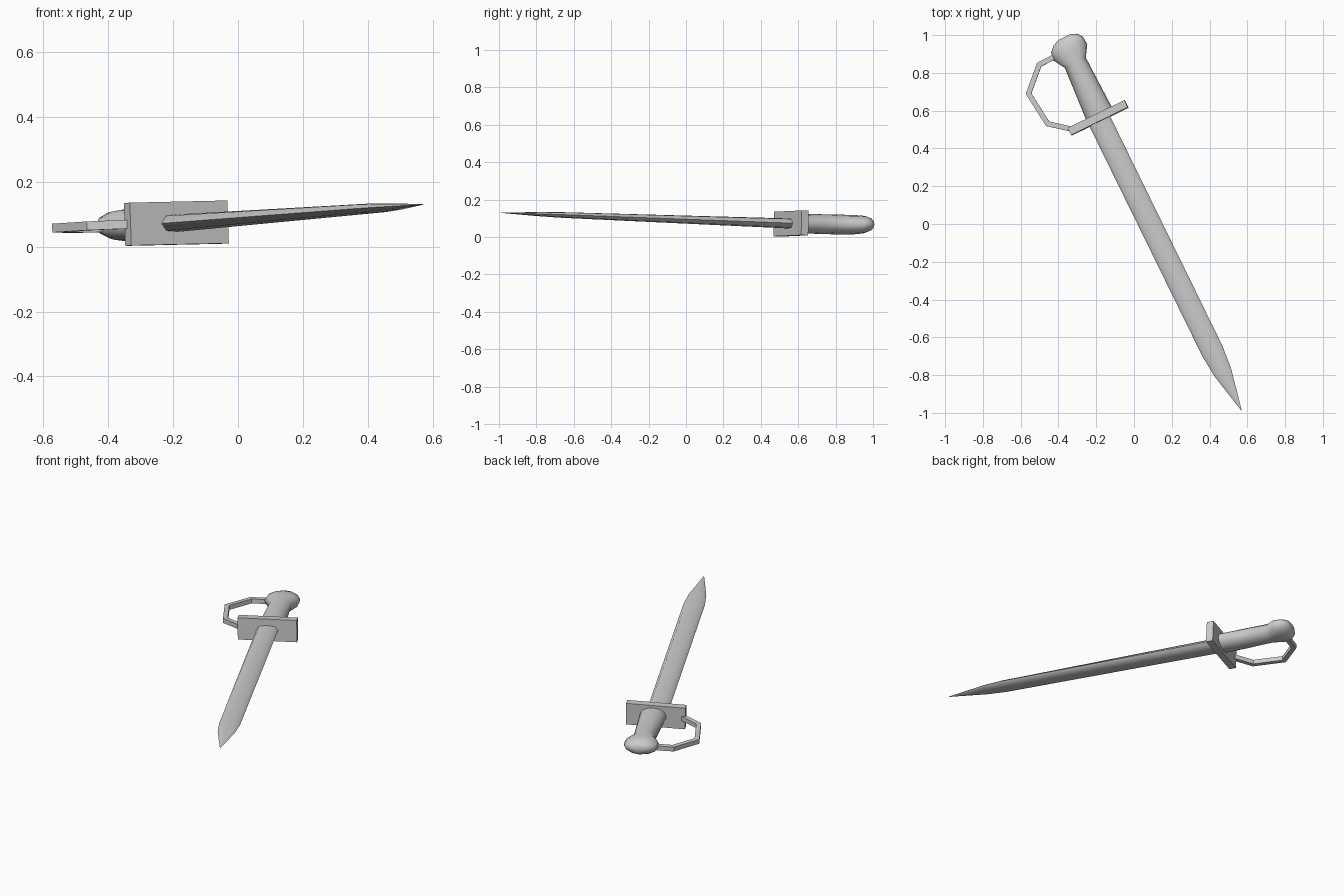
import bpy, bmesh, math
from mathutils import Vector, Matrix

if "Cube" in bpy.data.objects:
    bpy.data.objects.remove(bpy.data.objects["Cube"])

# Sword frame: x along the blade to the tip, y across, z up through the flat
origin = Vector((-0.19, 0.562, 0.0725))
along = Vector((0.44, -0.898, 0.0335)).normalized()
across = Vector((0.898, 0.44, 0.02))
across = (across - along * across.dot(along)).normalized()
up = along.cross(across)
frame = Matrix.Translation(origin) @ Matrix((along, across, up)).transposed().to_4x4()


def finish(name, bm, angle=None):
    bmesh.ops.recalc_face_normals(bm, faces=bm.faces[:])
    mesh = bpy.data.meshes.new(name)
    bm.to_mesh(mesh)
    bm.free()
    ob = bpy.data.objects.new(name, mesh)
    bpy.context.collection.objects.link(ob)
    ob.matrix_world = frame
    if angle:
        bpy.ops.object.select_all(action='DESELECT')
        ob.select_set(True)
        bpy.context.view_layer.objects.active = ob
        bpy.ops.object.shade_smooth_by_angle(angle=math.radians(angle))
    return ob


def loft(name, rings, angle=None):
    """Skin a list of equal point rings and cap both ends."""
    bm = bmesh.new()
    loops = [[bm.verts.new(p) for p in ring] for ring in rings]
    n = len(loops[0])
    for a, b in zip(loops, loops[1:]):
        for i in range(n):
            j = (i + 1) % n
            bm.faces.new((a[i], a[j], b[j], b[i]))
    bm.faces.new(loops[0])
    bm.faces.new(loops[-1])
    bmesh.ops.remove_doubles(bm, verts=bm.verts[:], dist=1e-5)
    return finish(name, bm, angle)


# Blade: flattened eight-sided section tapering to a point
section = [(1, 0), (0.74, 0.85), (0, 1), (-0.74, 0.85),
           (-1, 0), (-0.74, -0.85), (0, -1), (0.74, -0.85)]
stations = [(0.0, 0.061, 0.027), (1.375, 0.060, 0.015),
            (1.50, 0.049, 0.011), (1.728, 0.001, 0.001)]
loft("blade", [[(x, w * a, t * b) for a, b in section] for x, w, t in stations], 80)

# Grip with flared pommel: (x, y centre, half width, z centre, half thickness)
profile = [(0.0, 0.014, 0.077, 0.001, 0.050),
           (-0.16, 0.017, 0.069, 0.002, 0.053),
           (-0.315, 0.020, 0.062, 0.004, 0.053),
           (-0.375, 0.021, 0.099, 0.006, 0.051),
           (-0.420, 0.023, 0.094, 0.008, 0.047),
           (-0.448, 0.028, 0.070, 0.009, 0.036),
           (-0.462, 0.030, 0.035, 0.009, 0.018)]
SIDES = 12
turn = [2 * math.pi * i / SIDES for i in range(SIDES)]
loft("grip", [[(x, c + w * math.cos(t), zc + h * math.sin(t)) for t in turn]
              for x, c, w, zc, h in profile], 80)

# Cross guard: plain rectangular plate
bm = bmesh.new()
bmesh.ops.create_cube(bm, size=1)
bmesh.ops.scale(bm, vec=(0.042, 0.335, 0.132), verts=bm.verts)
finish("cross_guard", bm)

# Knuckle guard: square bar swept with mitred corners
path = [Vector(p) for p in ((0.0, -0.142), (-0.090, -0.254), (-0.277, -0.274),
                            (-0.390, -0.157), (-0.393, -0.040))]
half = 0.0135
rings = []
for i, p in enumerate(path):
    d1 = (p - path[max(i - 1, 0)]) if i else path[1] - p
    d2 = (path[i + 1] - p) if i < len(path) - 1 else d1
    d1, d2 = d1.normalized(), d2.normalized()
    mid = (d1 + d2).normalized()
    side = Vector((-mid.y, mid.x)) * half / mid.dot(d1)
    rings.append([(p.x + s * side.x, p.y + s * side.y, h)
                  for s, h in ((1, half), (-1, half), (-1, -half), (1, -half))])
loft("knuckle_guard", rings)
